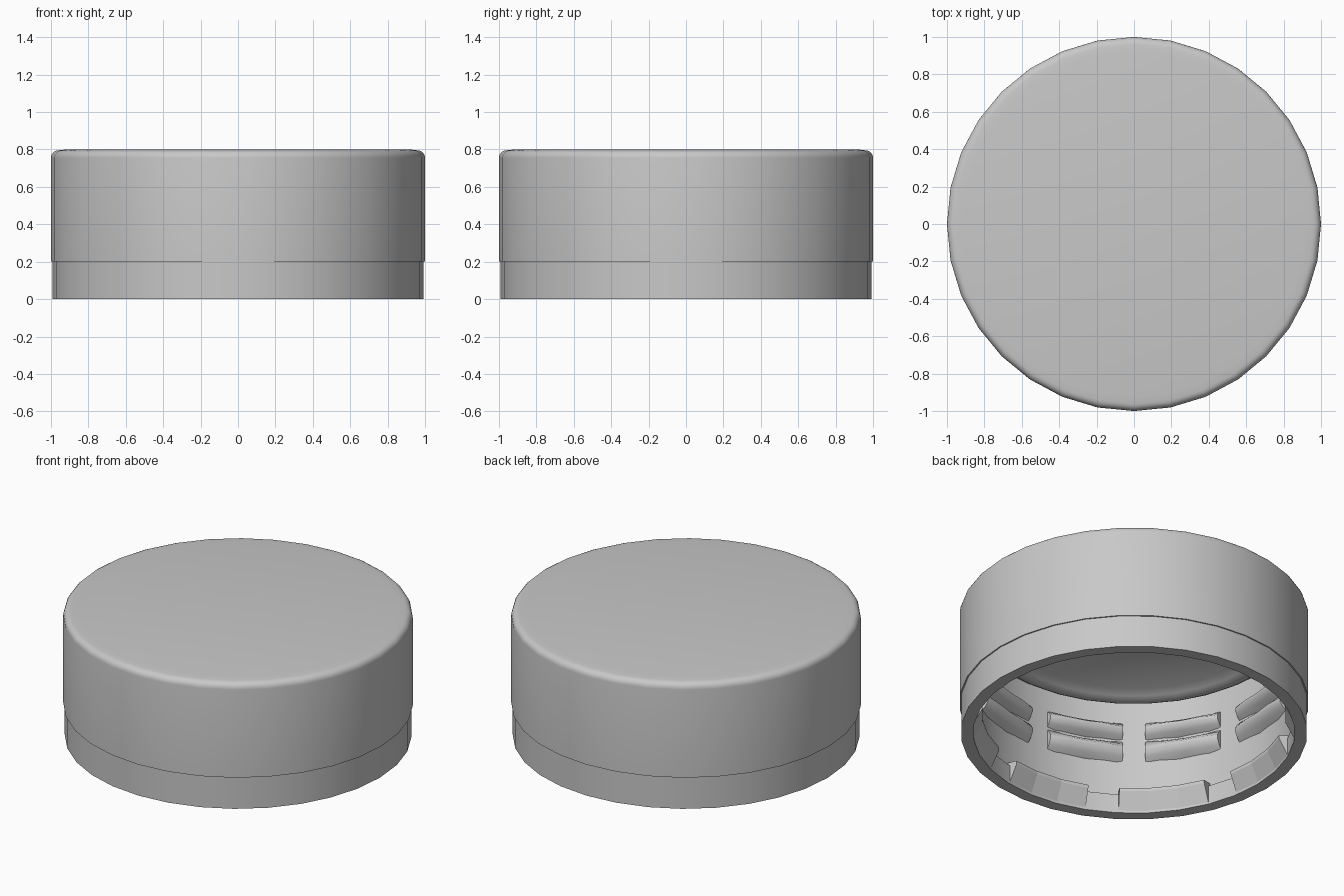
import bpy
import bmesh
from math import cos, sin, radians, pi

SIDES = 32

old = bpy.data.objects.get("Cube")
if old:
    bpy.data.objects.remove(old, do_unlink=True)

grey = bpy.data.materials.new("mid grey plastic")
grey.use_nodes = True
grey.diffuse_color = (0.58, 0.58, 0.58, 1)
grey.node_tree.nodes["Principled BSDF"].inputs["Base Color"].default_value = (0.58, 0.58, 0.58, 1)


def finish(bm, name, angle):
    bmesh.ops.remove_doubles(bm, verts=bm.verts, dist=0.0001)
    bmesh.ops.recalc_face_normals(bm, faces=bm.faces)
    mesh = bpy.data.meshes.new(name)
    bm.to_mesh(mesh)
    bm.free()
    obj = bpy.data.objects.new(name, mesh)
    bpy.context.collection.objects.link(obj)
    mesh.materials.append(grey)
    bpy.ops.object.select_all(action="DESELECT")
    obj.select_set(True)
    bpy.context.view_layer.objects.active = obj
    bpy.ops.object.shade_smooth_by_angle(angle=radians(angle))


def sweep(bm, profile, start, end, steps, end_depth=1.0):
    """Carry a closed (radius, height) profile round the z axis, shallower at its ends."""
    base = profile[0][0]
    rings = []
    for i in range(steps + 1):
        a = radians(start + (end - start) * i / steps)
        d = end_depth if i in (0, steps) else 1.0
        rings.append([bm.verts.new(((base + (r - base) * d) * cos(a),
                                    (base + (r - base) * d) * sin(a), z)) for r, z in profile])
    n = len(profile)
    for a, b in zip(rings, rings[1:]):
        for j in range(n):
            k = (j + 1) % n
            bm.faces.new((a[j], a[k], b[k], b[j]))
    if end - start < 360:
        bm.faces.new(rings[0])
        bm.faces.new(rings[-1][::-1])


# Main shell: ceiling with a rounded sealing lip, inner wall, outer wall, rounded top
lip = [(0.78, 0.74), (0.82, 0.715), (0.85, 0.702), (0.88, 0.7), (0.9, 0.71), (0.905, 0.74)]
shoulder = [(0.96 + 0.04 * cos(pi * i / 10), 0.755 + 0.04 * sin(pi * i / 10)) for i in range(6)]
profile = lip + [(0.94, 0.74), (0.94, 0.2), (1.0, 0.2)] + shoulder + [(0.92, 0.8)]
bm = bmesh.new()
rings = [[bm.verts.new((r * cos(2 * pi * i / SIDES), r * sin(2 * pi * i / SIDES), z))
          for i in range(SIDES)] for r, z in profile]
for a, b in zip(rings, rings[1:]):
    for i in range(SIDES):
        k = (i + 1) % SIDES
        bm.faces.new((a[i], a[k], b[k], b[i]))
bm.faces.new(rings[0])
bm.faces.new(rings[-1])
finish(bm, "cap_shell", 40)

# Slightly narrower security band below the shell, with a low inner ledge
bm = bmesh.new()
sweep(bm, [(0.92, 0), (0.992, 0), (0.992, 0.2), (0.94, 0.2), (0.94, 0.13), (0.92, 0.12)],
      0, 360, SIDES)
finish(bm, "security_band", 40)

# Two rows of interrupted screw threads that grow shallower at their ends
for name, low, high in (("lower_thread", 0.345, 0.485), ("upper_thread", 0.49, 0.605)):
    bm = bmesh.new()
    h = high - low
    profile = [(0.945, low), (0.9, low + 0.2 * h), (0.87, low + 0.45 * h),
               (0.87, low + 0.6 * h), (0.9, low + 0.8 * h), (0.945, high)]
    for i in range(10):
        middle = 36 * i - 4
        sweep(bm, profile, middle - 14, middle + 14, 4, 0.6)
    finish(bm, name, 50)

# Wedge-shaped catches round the inside of the band
bm = bmesh.new()
for i in range(8):
    middle = 45 * i - 6
    sweep(bm, [(0.925, 0.005), (0.87, 0.115), (0.87, 0.135), (0.945, 0.145)],
          middle - 16.5, middle + 16.5, 3)
finish(bm, "band_catches", 8)
